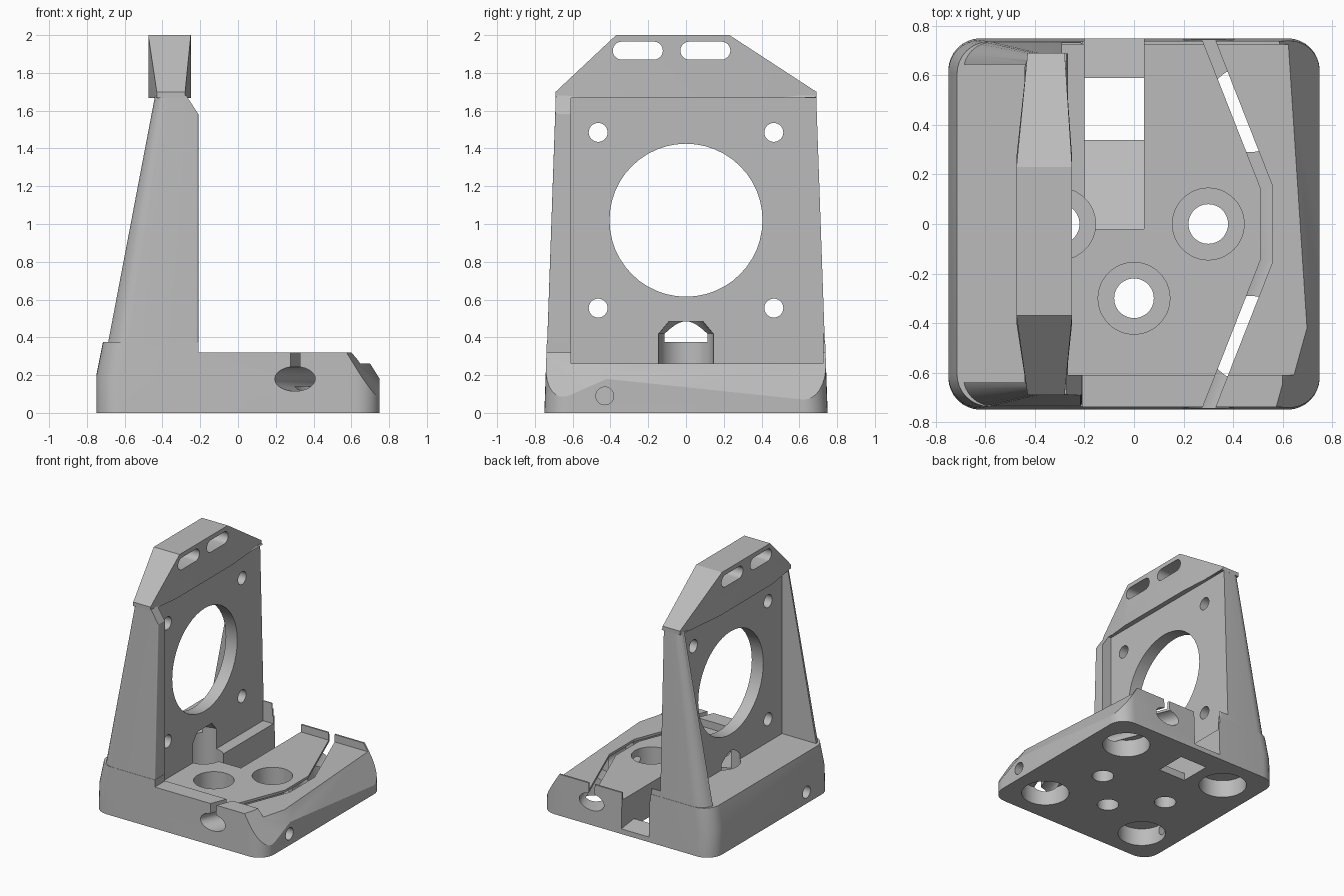
import bpy, bmesh, math
from mathutils import Vector, Matrix

if "Cube" in bpy.data.objects:
    bpy.data.objects.remove(bpy.data.objects["Cube"])

grey = bpy.data.materials.new("plain_grey")
grey.use_nodes = True
COLOUR = (0.5, 0.5, 0.5, 1)
grey.diffuse_color = COLOUR
grey.node_tree.nodes["Principled BSDF"].inputs["Base Color"].default_value = COLOUR


def finish(bm, name):
    bmesh.ops.recalc_face_normals(bm, faces=bm.faces)
    mesh = bpy.data.meshes.new(name)
    bm.to_mesh(mesh)
    bm.free()
    mesh.materials.append(grey)
    obj = bpy.data.objects.new(name, mesh)
    bpy.context.scene.collection.objects.link(obj)
    return obj


def loft(name, rings):
    bm = bmesh.new()
    loops = [[bm.verts.new(p) for p in ring] for ring in rings]
    n = len(loops[0])
    for a, b in zip(loops, loops[1:]):
        for i in range(n):
            j = (i + 1) % n
            bm.faces.new((a[i], a[j], b[j], b[i]))
    bm.faces.new(loops[0][::-1])
    bm.faces.new(loops[-1])
    return finish(bm, name)


def hull(name, points):
    bm = bmesh.new()
    for p in points:
        bm.verts.new(p)
    bmesh.ops.convex_hull(bm, input=bm.verts)
    return finish(bm, name)


def box(name, x, y, z):
    return hull(name, [(a, b, c) for a in x for b in y for c in z])


def prism(name, pts, lo, hi, axis):
    # profile in the other two axes, extruded along x or y
    place = (lambda a, b, t: (t, a, b)) if axis == "x" else (lambda a, b, t: (a, t, b))
    return loft(name, [[place(a, b, t) for a, b in pts] for t in (lo, hi)])


def rod(name, p, q, r1, r2=None, squash=1.0):
    # cylinder or cone between two points, optionally flattened in z
    p, q = Vector(p), Vector(q)
    d = q - p
    bm = bmesh.new()
    rot = d.to_track_quat("Z", "Y").to_matrix().to_4x4()
    bmesh.ops.create_cone(bm, cap_ends=True, segments=48, radius1=r1,
                          radius2=r1 if r2 is None else r2, depth=d.length, matrix=rot)
    bmesh.ops.transform(bm, verts=bm.verts,
                        matrix=Matrix.Translation((p + q) / 2) @ Matrix.Diagonal((1, 1, squash, 1)))
    return finish(bm, name)


def rounded(x0, x1, y, r0, r1, z):
    # rectangle outline with separate corner radii at its two x ends
    pts = []
    for cx, cy, r, start in ((x1 - r1, y - r1, r1, 0), (x0 + r0, y - r0, r0, 90),
                             (x0 + r0, r0 - y, r0, 180), (x1 - r1, r1 - y, r1, 270)):
        for i in range(9):
            a = math.radians(start + i * 11.25)
            pts.append((cx + r * math.cos(a), cy + r * math.sin(a), z))
    return pts


# Base block with sides leaning in slightly
def half_depth(z):
    return 0.75 - 0.035 * z


body = loft("motor_mount_bracket", [
    rounded(x0, 0.75, half_depth(z), 0.13, 0.13, z)
    for x0, z in ((-0.75, 0), (-0.75, 0.2), (-0.715, 0.375))])


def combine(tool, operation="DIFFERENCE"):
    tool.hide_render = True
    mod = body.modifiers.new(tool.name, "BOOLEAN")
    mod.operation = operation
    mod.solver = "EXACT"
    mod.object = tool
    bpy.context.view_layer.objects.active = body
    bpy.ops.object.modifier_apply(modifier=mod.name)
    bpy.data.objects.remove(tool)


# Step down from the upright to the base deck
combine(box("deck_step", (-0.208, 1), (-1, 1), (0.32, 0.6)))

# Tapered upright
upright = loft("upright", [
    rounded(x0, -0.21, half_depth(z) - 0.002, r, 0.01, z)
    for x0, r, z in ((-0.742, 0.13, 0.1), (-0.44, 0.06, 1.68))])
combine(upright, "UNION")
combine(prism("wall_top_chamfer", [(-0.2, 1.566), (-0.28, 1.69), (-0.1, 1.69)], -1, 1, "y"))

# Front and rear pockets that leave the thin motor plate
combine(box("motor_pocket", (-0.29, 1), (-0.61, 0.725), (0.262, 1.67)))
combine(box("open_side", (-0.29, 0), (0.7, 1), (0.42, 1.67)))
combine(box("rear_pocket", (-2, -0.39), (-0.64, 0.645), (0.375, 1.67)))

# Top flange, thinner toward its ends
flange = hull("top_flange",
              [(x, y, z) for x in (-0.475, -0.25)
               for y, z in ((-0.37, 2), (0.23, 2), (-0.4, 1.668), (0.27, 1.668))]
              + [(x, y, z) for x in (-0.43, -0.28) for y in (-0.69, 0.69) for z in (1.668, 1.7)])
combine(flange, "UNION")

# Two strap slots in the flange
for y in (-0.255, 0.1025):
    pts = []
    for side in (1, -1):
        for i in range(13):
            a = math.radians(-90 + i * 15)
            pts.append((y + side * (0.085 + 0.0475 * math.cos(a)),
                        1.918 + side * 0.0475 * math.sin(a)))
    combine(prism("strap_slot", pts, -1, 0, "x"))

# Motor opening and its four screw holes
combine(rod("motor_opening", (-0.8, 0, 1.02), (0, 0, 1.02), 0.405))
for y in (-0.465, 0.465):
    for z in (0.555, 1.485):
        combine(rod("motor_screw_hole", (-0.8, y, z), (0, y, z), 0.05))

# Sloped edges of the deck
combine(prism("deck_end_chamfer",
              [(0.595, 0.326), (0.65, 0.262), (1, 0.262), (1, 0.5), (0.595, 0.5)], -1, 1, "y"))
for y, shift in ((0.8, 0.08), (-0.8, 0.105)):
    pts = []
    for yy, s in ((-0.42, 0), (y, shift)):
        pts += [(0.65 - s, yy, 0.34), (0.8375 - s, yy, 0.04), (1, yy, 0.04), (1, yy, 0.34)]
    combine(hull("edge_chamfer", pts))

# Cable channel with ramp, floor opening and low sill
combine(prism("cable_channel",
              [(-0.02, 0.6), (-0.02, 0.2), (0.34, 0.06), (0.34, -0.1), (0.59, -0.1),
               (0.59, 0.06), (0.9, 0.02), (0.9, 0.6)], -0.2, 0.04, "x"))

# Mounting holes with counterbores
for x, y in ((0.3, 0), (0, -0.3), (-0.3, 0)):
    combine(rod("mount_hole", (x, y, -0.1), (x, y, 0.2), 0.08))
    combine(rod("counterbore", (x, y, 0.1), (x, y, 0.42), 0.145))
combine(rod("counterbore_roof", (-0.3, 0, 0.419), (-0.3, 0, 0.485), 0.145, 0.09))

# Blind foot holes under the corners, with side bores into two of them
for x in (-0.465, 0.465):
    for y in (-0.465, 0.465):
        combine(rod("foot_hole", (x, y, -0.1), (x, y, 0.14), 0.175))
    combine(rod("side_bore", (x, -0.43, 0.09), (x * 2, -0.43, 0.09), 0.047))

# Bent tunnel with a narrow slot above it
path = [Vector(p) for p in ((0.26, -0.85), (0.535, -0.15), (0.535, 0.15), (0.26, 0.85))]
for p, q in zip(path, path[1:]):
    along = (q - p).normalized() * 0.006
    a, b = p - along, q + along
    combine(rod("tunnel", (*a, 0.18), (*b, 0.18), 0.1, squash=0.65))
    side = Vector((along.y, -along.x)).normalized() * 0.024
    combine(hull("tunnel_slot", [(*(e + s), z) for e in (a, b) for s in (side, -side)
                                 for z in (0.2, 0.5)]))

# Smooth curves with sharp edges kept
bpy.ops.object.select_all(action="DESELECT")
body.hide_render = False
body.select_set(True)
bpy.context.view_layer.objects.active = body
bpy.ops.object.shade_smooth_by_angle(angle=math.radians(25))
